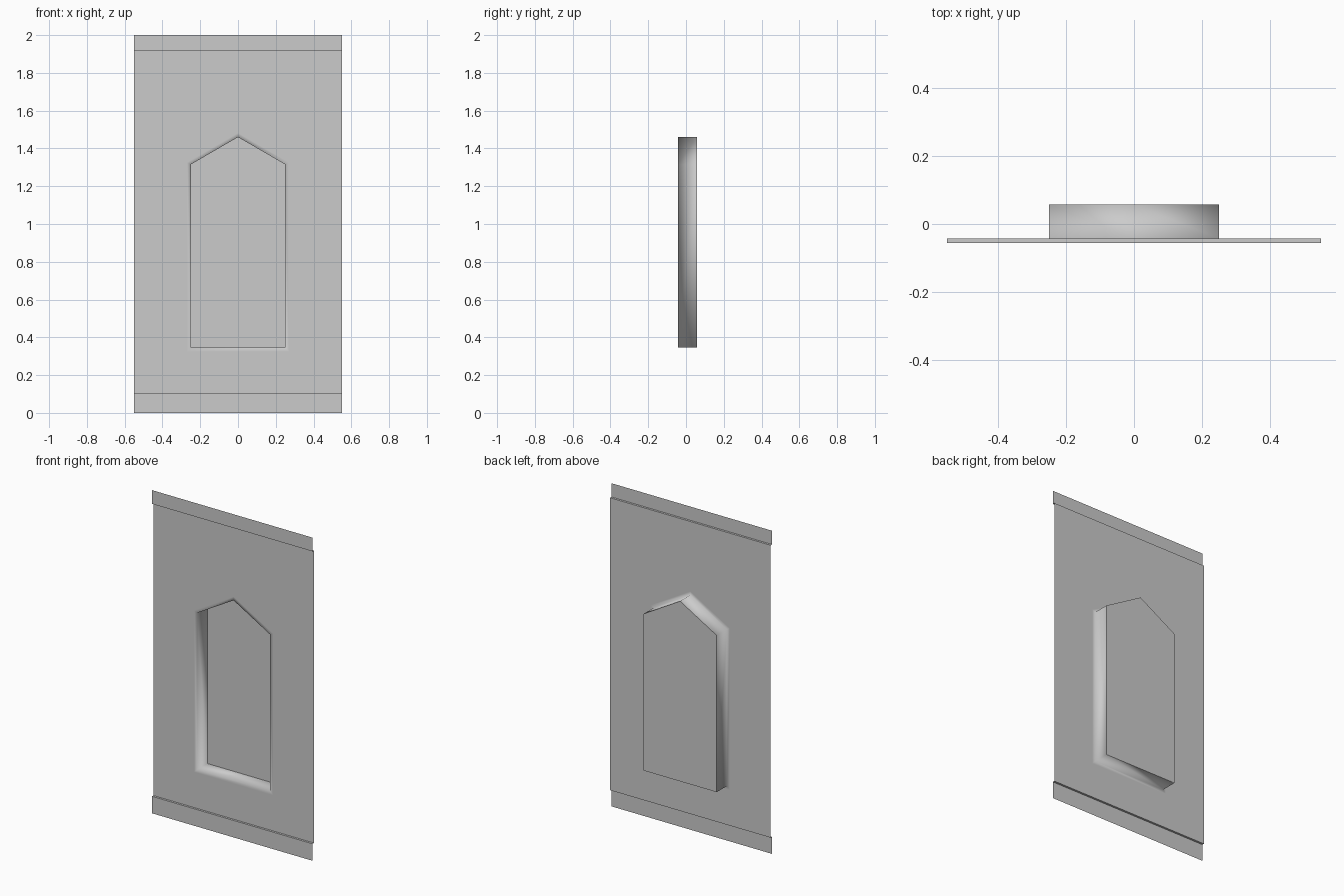
import bpy
import bmesh

cube = bpy.data.objects.get("Cube")
if cube:
    bpy.data.objects.remove(cube, do_unlink=True)

# Overall sizes
HALF_W, HEIGHT = 0.55, 2.0
WALL_Y, STRIP_Y, PANE_Y = -0.043, -0.056, 0.057
WALL_LOW, WALL_HIGH = 0.105, 1.915

grey = bpy.data.materials.new("plain_grey")
grey.use_nodes = True
colour = (0.6, 0.6, 0.6, 1)
grey.diffuse_color = colour
grey.node_tree.nodes["Principled BSDF"].inputs["Base Color"].default_value = colour


def finish(name, bm):
    mesh = bpy.data.meshes.new(name)
    bm.to_mesh(mesh)
    bm.free()
    mesh.materials.append(grey)
    obj = bpy.data.objects.new(name, mesh)
    bpy.context.collection.objects.link(obj)
    return obj


def gable_loop(bm, half_w, low, eave, apex, y):
    """Five-cornered outline, anticlockwise as seen from the front."""
    points = [(-half_w, low), (half_w, low), (half_w, eave), (0, apex), (-half_w, eave)]
    return [bm.verts.new((x, y, z)) for x, z in points]


def bridge(bm, outer, inner):
    for i in range(len(outer)):
        j = (i + 1) % len(outer)
        bm.faces.new((outer[i], outer[j], inner[j], inner[i])).smooth = True


# Wall sheet, softly shaded rim and deep window reveal as nested outlines
bm = bmesh.new()
loops = [
    gable_loop(bm, HALF_W, WALL_LOW, WALL_HIGH, WALL_HIGH, WALL_Y),
    gable_loop(bm, 0.27, 0.325, 1.326, 1.483, WALL_Y),
    gable_loop(bm, 0.25, 0.345, 1.315, 1.46, WALL_Y),
    gable_loop(bm, 0.25, 0.345, 1.315, 1.46, PANE_Y),
]
for outer, inner in zip(loops, loops[1:]):
    bridge(bm, outer, inner)
finish("wall_with_recess", bm)

# Flat panel closing the back of the recess
bm = bmesh.new()
bm.faces.new(gable_loop(bm, 0.25, 0.345, 1.315, 1.46, PANE_Y))
finish("recess_back_panel", bm)


# Raised strips along the top and bottom, each with a narrow ledge to the wall
def strip(name, profile):
    bm = bmesh.new()
    rows = [[bm.verts.new((x, y, z)) for x in (-HALF_W, HALF_W)] for y, z in profile]
    for low, high in zip(rows, rows[1:]):
        bm.faces.new((low[0], low[1], high[1], high[0]))
    finish(name, bm)


strip("bottom_strip", [(STRIP_Y, 0), (STRIP_Y, WALL_LOW), (WALL_Y, WALL_LOW)])
strip("top_strip", [(WALL_Y, WALL_HIGH), (STRIP_Y, WALL_HIGH), (STRIP_Y, HEIGHT)])
